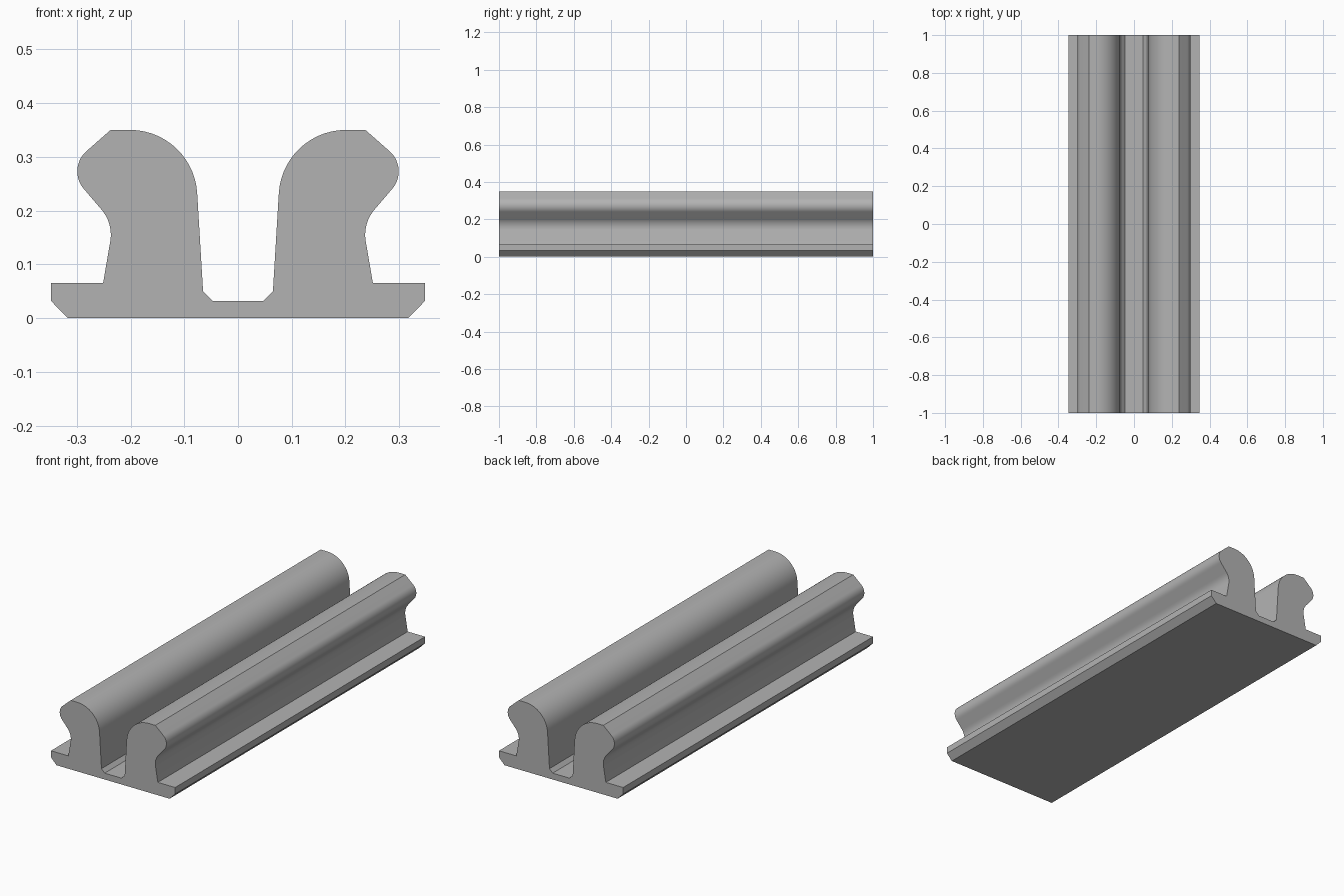
import bpy
import bmesh
import math
from mathutils import Vector

cube = bpy.data.objects.get("Cube")
if cube:
    bpy.data.objects.remove(cube, do_unlink=True)

LENGTH = 2.0
ARC_STEPS = 14

# Right half of the cross-section as (x, z, fillet radius), bottom to channel floor
CORNERS = [
    (0.317, 0.0, 0), (0.348, 0.032, 0), (0.348, 0.065, 0),   # base flange
    (0.251, 0.065, 0), (0.232, 0.176, 0.072),                # waist
    (0.319, 0.278, 0.05), (0.237, 0.35, 0),                  # outer lip
    (0.083, 0.35, 0.125),                                    # rounded inner shoulder
    (0.065, 0.05, 0), (0.047, 0.032, 0),                     # channel floor
]


def fillet(before, corner, after, radius):
    """Points of an arc that rounds one corner."""
    a = (before - corner).normalized()
    b = (after - corner).normalized()
    half = a.angle(b) / 2
    centre = corner + (a + b).normalized() * radius / math.sin(half)
    start = corner + a * radius / math.tan(half) - centre
    end = corner + b * radius / math.tan(half) - centre
    sweep = math.pi - 2 * half
    points = []
    for i in range(ARC_STEPS + 1):
        t = i / ARC_STEPS
        points.append(centre + (start * math.sin((1 - t) * sweep)
                                + end * math.sin(t * sweep)) / math.sin(sweep))
    return points


def half_profile():
    corners = [Vector((x, z)) for x, z, _ in CORNERS]
    points = []
    for i, (_, _, radius) in enumerate(CORNERS):
        if radius:
            points += fillet(corners[i - 1], corners[i], corners[i + 1], radius)
        else:
            points.append(corners[i])
    return points


# Plain grey material
grey = bpy.data.materials.new("plain_grey")
grey.use_nodes = True
colour = (0.45, 0.45, 0.45, 1.0)
grey.diffuse_color = colour
grey.node_tree.nodes["Principled BSDF"].inputs["Base Color"].default_value = colour

# Mirrored cross-section extruded along the rail
right = half_profile()
outline = right + [Vector((-p.x, p.y)) for p in reversed(right)]
bm = bmesh.new()
cap = bm.faces.new([bm.verts.new((p.x, -LENGTH / 2, p.y)) for p in outline])
extruded = bmesh.ops.extrude_face_region(bm, geom=[cap], use_keep_orig=True)
moved = [v for v in extruded["geom"] if isinstance(v, bmesh.types.BMVert)]
bmesh.ops.translate(bm, verts=moved, vec=(0, LENGTH, 0))
bmesh.ops.recalc_face_normals(bm, faces=bm.faces)
mesh = bpy.data.meshes.new("double_rail")
bm.to_mesh(mesh)
bm.free()
mesh.materials.append(grey)

rail = bpy.data.objects.new("double_rail", mesh)
bpy.context.collection.objects.link(rail)
bpy.ops.object.select_all(action="DESELECT")
rail.select_set(True)
bpy.context.view_layer.objects.active = rail
bpy.ops.object.shade_smooth_by_angle(angle=math.radians(25))
